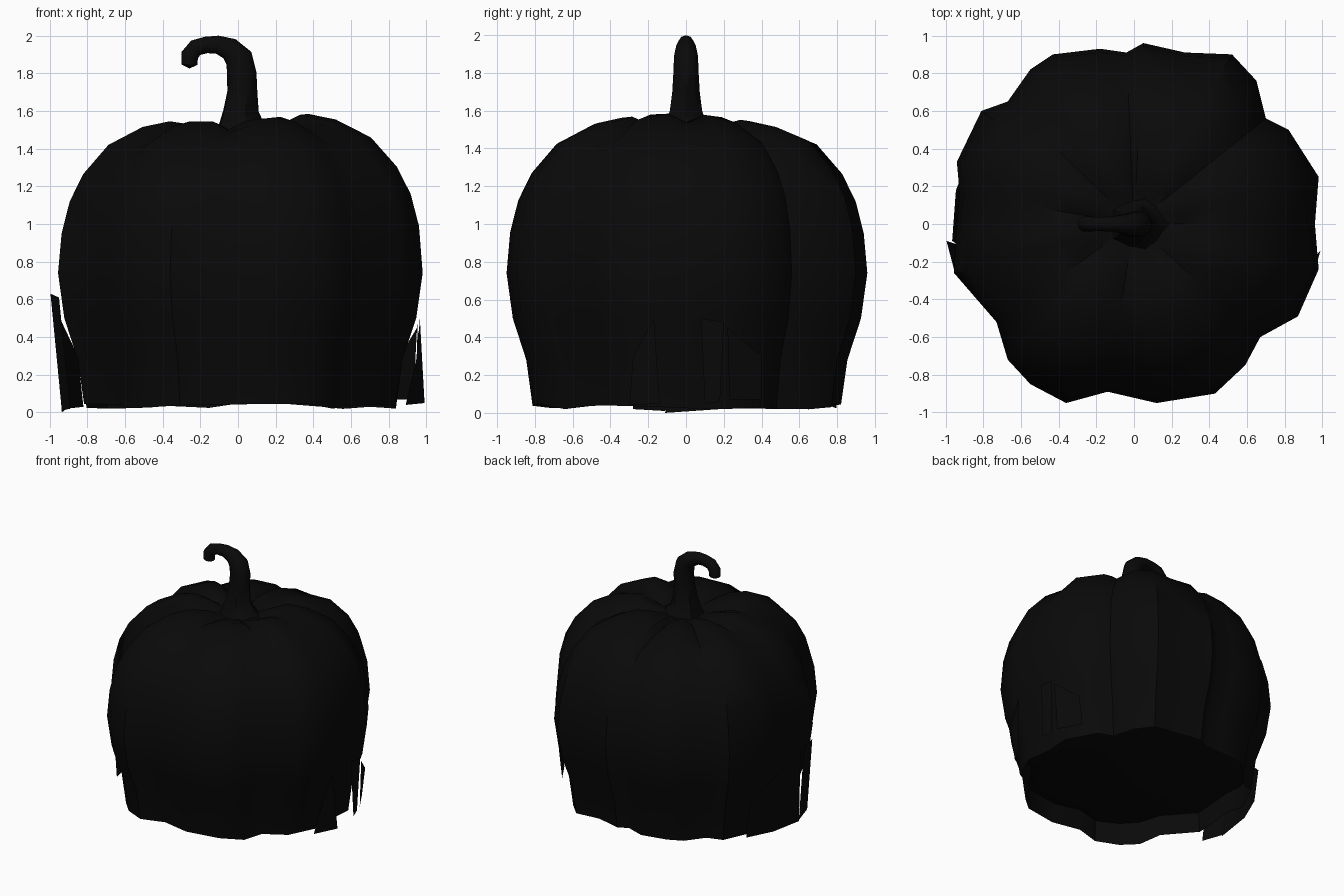
import bpy, bmesh, math, random
from mathutils import Vector

if "Cube" in bpy.data.objects:
    bpy.data.objects.remove(bpy.data.objects["Cube"])
random.seed(4)

black = bpy.data.materials.new("near_black")
black.diffuse_color = (0.0028, 0.0028, 0.0028, 1)
black.use_nodes = True
black.node_tree.nodes["Principled BSDF"].inputs["Base Color"].default_value = black.diffuse_color


def make_object(name, bm, angle=40):
    bmesh.ops.recalc_face_normals(bm, faces=bm.faces[:])
    mesh = bpy.data.meshes.new(name)
    bm.to_mesh(mesh)
    bm.free()
    mesh.materials.append(black)
    ob = bpy.data.objects.new(name, mesh)
    bpy.context.collection.objects.link(ob)
    bpy.ops.object.select_all(action='DESELECT')
    ob.select_set(True)
    bpy.context.view_layer.objects.active = ob
    bpy.ops.object.shade_smooth_by_angle(angle=math.radians(angle))
    return ob


def skin(bm, rings):
    for a, b in zip(rings, rings[1:]):
        n = len(a)
        for i in range(n):
            j = (i + 1) % n
            bm.faces.new((a[i], a[j], b[j], b[i]))


def cap(bm, ring, centre):
    c = bm.verts.new(centre)
    for i in range(len(ring)):
        bm.faces.new((ring[i], ring[(i + 1) % len(ring)], c))


# Widest outline of the lobed body, seen from above
outline = [(.96, 0), (.98, .25), (.82, .50), (.70, .56), (.65, .76), (.52, .90),
           (.27, .91), (.05, .96), (-.04, .91), (-.18, .93), (-.43, .90), (-.55, .82),
           (-.67, .65), (-.81, .60), (-.94, .33), (-.925, .16), (-.945, -.05),
           (-.955, -.26), (-.73, -.52), (-.67, -.72), (-.55, -.85), (-.36, -.95),
           (-.14, -.89), (.12, -.95), (.43, -.90), (.59, -.75), (.67, -.60),
           (.87, -.49), (.98, -.24)]
creases = {0, 3, 8, 12, 15, 18, 22, 26}

# Body profile: share of the outline, height, height drop in the creases
profile = [(.05, 1.47, 0), (.15, 1.49, .01), (.25, 1.525, .035), (.38, 1.545, .045),
           (.53, 1.515, .035), (.72, 1.42, .02), (.86, 1.265, .01), (.935, 1.12, 0),
           (.98, .95, 0), (1, .74, 0), (.965, .5, 0), (.89, .28, 0), (.855, .035, 0),
           (.84, .20, 0), (.6, .13, 0)]
bm = bmesh.new()
rings = []
for k, (s, z, drop) in enumerate(profile):
    ring = []
    for i, (x, y) in enumerate(outline):
        h = z - (drop if i in creases else 0)
        if 2 < k < 9:            # the right shoulder stands a little higher
            h += .04 * max(x, 0) - .025 * max(y, 0) * (k < 5)
        if k == 12:              # torn lower rim
            h += random.uniform(-.018, .015)
        ring.append(bm.verts.new((x * s, y * s, h)))
    rings.append(ring)
skin(bm, rings)
cap(bm, rings[0], (0, 0, 1.47))
cap(bm, rings[-1], (0, 0, .11))
make_object("pumpkin_body", bm)

# Curled stem: x, z, radius along its path
path = [(.02, 1.44, .19), (.01, 1.51, .135), (.01, 1.60, .10), (.018, 1.70, .085),
        (.02, 1.80, .078), (.005, 1.88, .074), (-.045, 1.93, .06), (-.11, 1.952, .048),
        (-.17, 1.95, .044), (-.225, 1.935, .045), (-.257, 1.895, .047), (-.258, 1.845, .042)]
bm = bmesh.new()
rings = []
sides = 10
for k, (x, z, r) in enumerate(path):
    a, b = path[max(k - 1, 0)], path[min(k + 1, len(path) - 1)]
    t = Vector((b[0] - a[0], 0, b[1] - a[1])).normalized()
    n = Vector((t.z, 0, -t.x))
    ring = []
    for i in range(sides):
        ang = math.tau * i / sides
        rr = r * (1 - (.12 if i % 2 and k < 4 else 0))
        ring.append(bm.verts.new(Vector((x, 0, z)) + n * rr * math.cos(ang)
                                 + Vector((0, rr * .9 * math.sin(ang), 0))))
    rings.append(ring)
skin(bm, rings)
cap(bm, rings[0], (.02, 0, 1.44))
cap(bm, rings[-1], (-.258, 0, 1.825))
make_object("stem", bm, 50)


# Torn skirt flaps hanging from the sides, as strips of (top, bottom) points
def flap(name, pairs):
    bm = bmesh.new()
    cols = [(bm.verts.new(a), bm.verts.new(b)) for a, b in pairs]
    for (a, b), (c, d) in zip(cols, cols[1:]):
        bm.faces.new((a, c, d, b))
    make_object(name, bm, 20)


flap("left_front_flap", [((-.95, -.26, .61), (-.89, -.28, .02)),
                         ((-.995, -.09, .63), (-.935, -.11, .01))])
flap("left_back_flap", [((-.965, -.09, .60), (-.935, -.11, 0)),
                        ((-.945, .18, .50), (-.91, .18, .02)),
                        ((-.85, .41, .30), (-.82, .40, .03))])
flap("right_front_flap", [((.95, -.28, .30), (.89, -.30, .04)),
                          ((.965, -.17, .50), (.99, -.14, .05))])
flap("right_back_flap", [((.955, .08, .50), (.965, .10, .05)),
                         ((.955, .20, .48), (.94, .18, .06))])
flap("right_rear_flap", [((.95, .22, .45), (.93, .23, .07)),
                         ((.86, .40, .30), (.83, .40, .07))])
